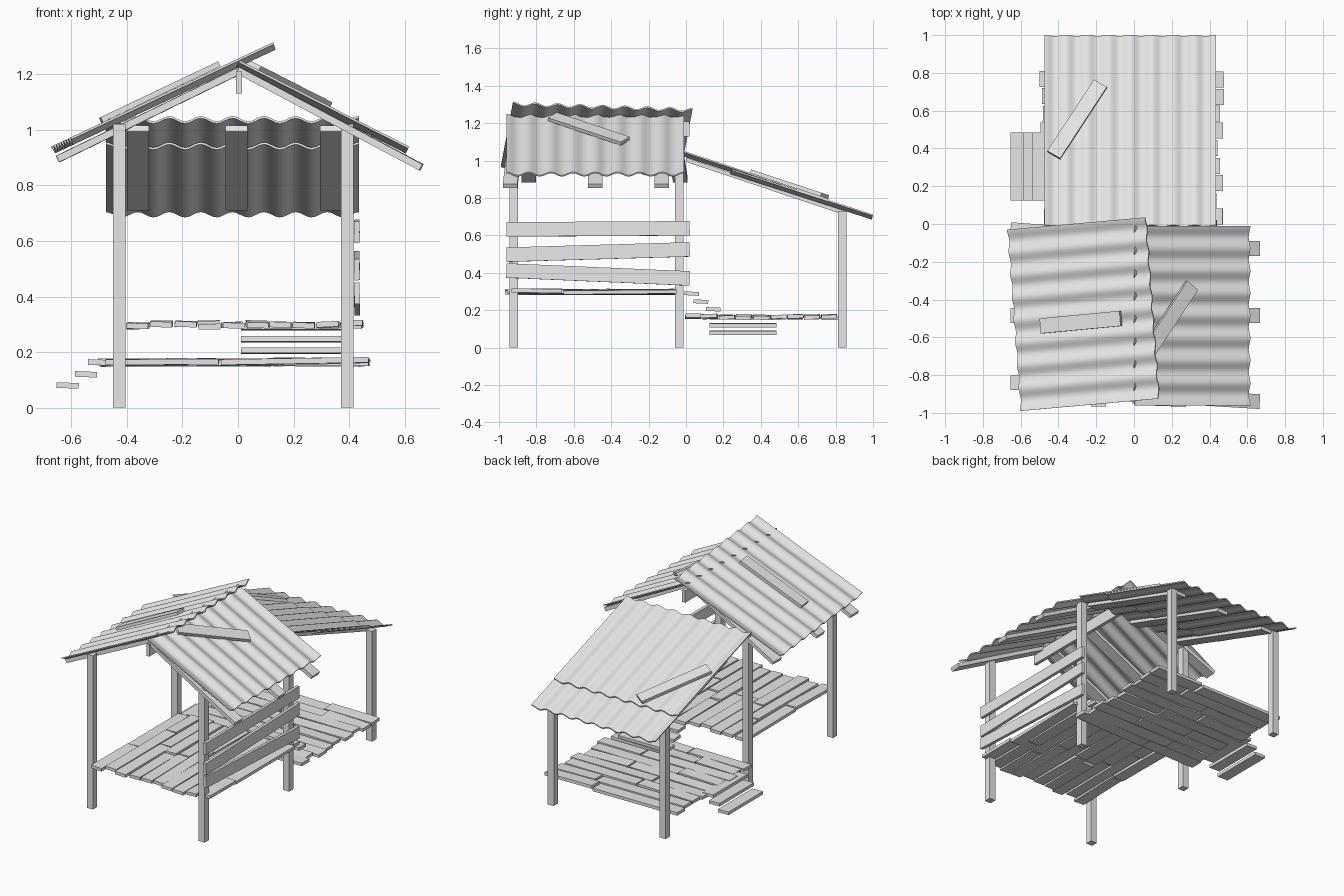
import bpy, bmesh, math, random
from mathutils import Vector, Matrix

random.seed(4)
if "Cube" in bpy.data.objects:
    bpy.data.objects.remove(bpy.data.objects["Cube"], do_unlink=True)

GREY = (0.8, 0.8, 0.8, 1)
grey = bpy.data.materials.new("plain_grey")
grey.use_nodes = True
grey.diffuse_color = GREY
grey.node_tree.nodes["Principled BSDF"].inputs["Base Color"].default_value = GREY


def add_object(name, bm):
    bmesh.ops.recalc_face_normals(bm, faces=bm.faces)
    mesh = bpy.data.meshes.new(name)
    bm.to_mesh(mesh)
    bm.free()
    mesh.materials.append(grey)
    obj = bpy.data.objects.new(name, mesh)
    bpy.context.collection.objects.link(obj)
    return obj


def frame(a, b, up):
    """Matrix centred between a and b: x runs along a-b, z points towards up."""
    a, b = Vector(a), Vector(b)
    x = (b - a).normalized()
    y = Vector(up).cross(x).normalized()
    rot = Matrix((x, y, x.cross(y))).transposed()
    return Matrix.Translation((a + b) / 2) @ rot.to_4x4(), (b - a).length


def plank(name, a, b, width, thick, up=(0, 0, 1)):
    mat, length = frame(a, b, up)
    bm = bmesh.new()
    bmesh.ops.create_cube(bm, size=1, matrix=mat @ Matrix.Diagonal((length, width, thick, 1)))
    return add_object(name, bm)


def corrugated_sheet(name, a, b, width, up, waves=8, amp=0.01, thick=0.008):
    """Closed wavy slab whose ridges run from a to b."""
    mat, length = frame(a, b, up)
    steps = waves * 8
    bm = bmesh.new()
    rings = []
    for i in range(steps + 1):
        t = i / steps
        z = amp * math.cos(t * waves * math.tau)
        corners = ((-1, -1), (1, -1), (1, 1), (-1, 1))
        rings.append([bm.verts.new(mat @ Vector((sx * length / 2, (t - 0.5) * width, z + sz * thick / 2)))
                      for sx, sz in corners])
    for r, s in zip(rings, rings[1:]):
        for k in range(4):
            n = (k + 1) % 4
            bm.faces.new((r[k], r[n], s[n], s[k]))
    bm.faces.new(rings[0])
    bm.faces.new(rings[-1])
    obj = add_object(name, bm)
    bpy.ops.object.select_all(action="DESELECT")
    bpy.context.view_layer.objects.active = obj
    obj.select_set(True)
    bpy.ops.object.shade_smooth_by_angle(angle=math.radians(40))
    return obj


# Posts
for row, y, top in (("front", -0.92, 1.02), ("middle", -0.035, 1.02), ("rear", 0.835, 0.73)):
    for side, x in (("right", -0.428), ("left", 0.393)):
        plank(f"{row}_{side}_post", (x, y, 0), (x, y, top), 0.045, 0.045, (1, 0, 0))

# Upper floor: boards along y, each in two uneven lengths
jit = lambda s: random.uniform(-s, s)
for i in range(10):
    x = -0.36 + i * 0.0855
    split = -0.48 + jit(0.2)
    for part, y0, y1 in (("front", -0.95 + jit(0.02), split - 0.004), ("back", split + 0.004, -0.05 + jit(0.015))):
        z = 0.298 + jit(0.005)
        plank(f"upper_floor_{part}_board", (x + jit(0.004), y0, z + jit(0.004)),
              (x + jit(0.004), y1, z + jit(0.004)), 0.078, 0.02, (jit(0.05), 0, 1))

# Lower floor: boards along x
for i in range(9):
    y = 0.035 + i * 0.0915
    split = jit(0.2)
    for part, x0, x1 in (("right", -0.485 + jit(0.025), split - 0.004), ("left", split + 0.004, 0.455 + jit(0.025))):
        z = 0.163 + jit(0.005)
        plank(f"lower_floor_{part}_board", (x0, y + jit(0.004), z + jit(0.005)),
              (x1, y + jit(0.004), z + jit(0.005)), 0.084, 0.02, (0, jit(0.05), 1))

# Steps: outside the lower floor and between the two floors
for x, z in ((-0.613, 0.08), (-0.547, 0.12), (-0.5, 0.163)):
    plank("outer_step", (x, 0.125, z), (x, 0.485, z), 0.08, 0.02, (0.04, 0, 1))
for y, z in ((0.03, 0.289), (0.08, 0.246), (0.145, 0.205)):
    plank("inner_step", (0.01, y, z), (0.37, y, z), 0.078, 0.02, (0, 0.05, 1))

# Side rails
for z0, z1 in ((0.632, 0.638), (0.497, 0.525), (0.412, 0.37)):
    plank("side_rail", (0.428, -0.96, z0), (0.428, 0.02, z1), 0.077, 0.02, (1, 0, 0.03))

# Front gable: ridge beam and rafters
plank("ridge_beam", (0.003, -0.95, 1.17), (0.003, 0.02, 1.17), 0.022, 0.08)
for y0, y1 in ((-0.9, -0.94), (-0.485, -0.485), (-0.13, -0.13)):
    plank("left_rafter", (0, y0, 1.215), (0.66, y1, 0.865), 0.078, 0.025)
for y0, y1 in ((-0.84, -0.84), (-0.485, -0.485), (-0.08, -0.03)):
    plank("right_rafter", (0, y0, 1.21), (-0.648, y1, 0.895), 0.078, 0.025)

# Front gable: sheets with a loose board on each
left_up, right_up = (0.455, 0, 0.89), (-0.425, 0, 0.905)
corrugated_sheet("left_roof_sheet", (0.0, -0.485, 1.237), (0.61, -0.485, 0.927), 0.95, left_up)
corrugated_sheet("right_roof_sheet", (-0.632, -0.51, 0.943), (0.0975, -0.445, 1.286), 0.963, right_up)
plank("left_roof_board", (0.05, -0.715, 1.235), (0.307, -0.325, 1.104), 0.08, 0.02, left_up)
plank("right_roof_board", (-0.493, -0.54, 1.035), (-0.07, -0.5, 1.236), 0.08, 0.02, right_up)

# Rear lean-to: rafters, two overlapping sheets and a loose board
rear_up = (0, 0.318, 0.948)
for x in (-0.36, -0.005, 0.335):
    plank("rear_rafter", (x, 0, 1.005), (x, 0.85, 0.72), 0.08, 0.022)
corrugated_sheet("rear_upper_sheet", (-0.02, -0.01, 1.036), (-0.02, 0.76, 0.782), 0.91, rear_up)
corrugated_sheet("rear_lower_sheet", (-0.02, 0.24, 0.942), (-0.02, 0.997, 0.698), 0.91, rear_up)
plank("rear_roof_board", (-0.425, 0.365, 0.936), (-0.178, 0.742, 0.812), 0.08, 0.02, rear_up)
